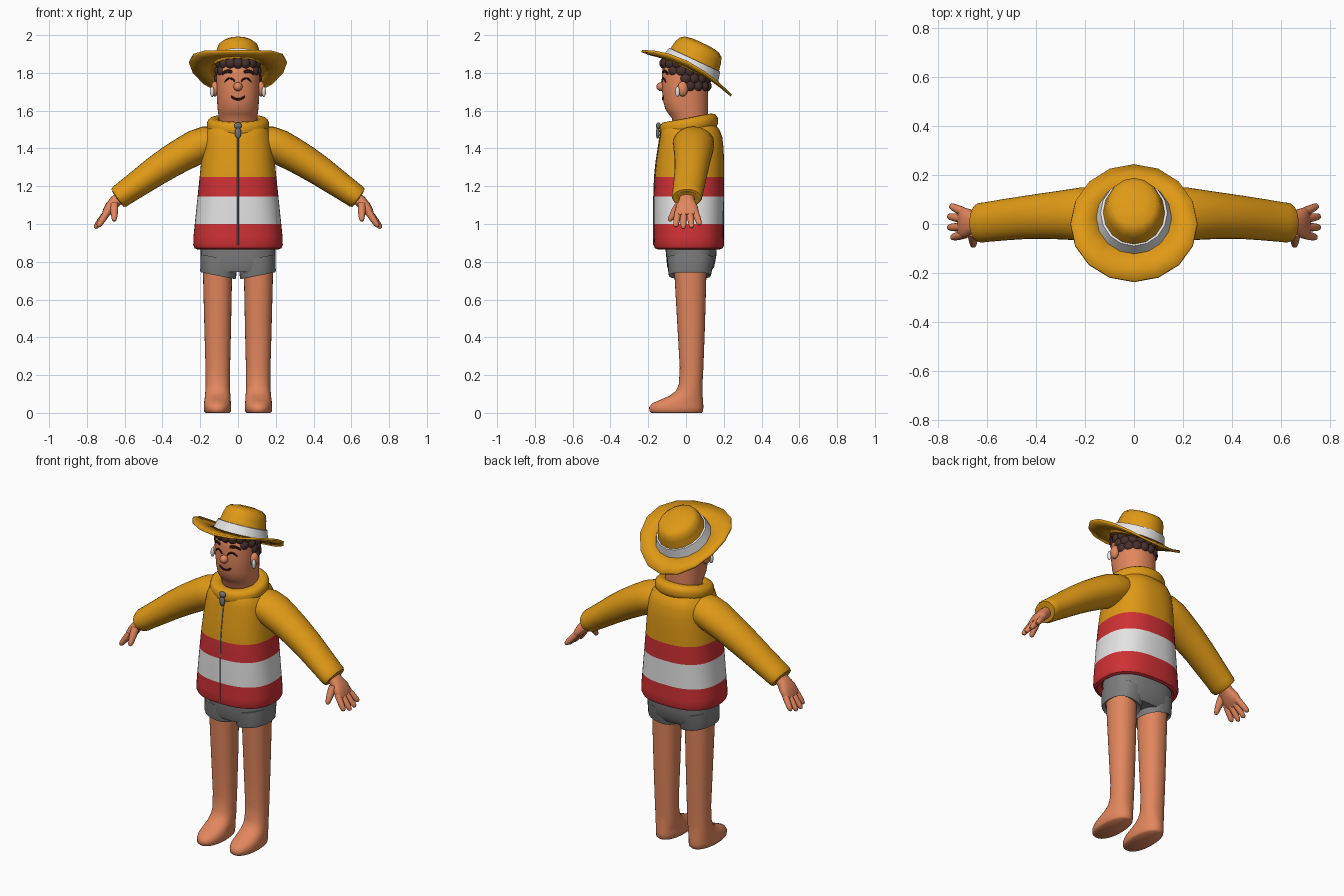
import bpy, bmesh, math
from mathutils import Vector


def colour(name, r, g, b):
    m = bpy.data.materials.new(name)
    m.diffuse_color = (r, g, b, 1)
    return m


YELLOW = colour("yellow cloth", 0.74, 0.32, 0.008)
RED = colour("red cloth", 0.62, 0.03, 0.035)
WHITE = colour("white cloth", 0.78, 0.78, 0.78)
GREY = colour("grey cloth", 0.21, 0.21, 0.21)
SKIN = colour("skin", 0.76, 0.24, 0.11)
HAIR = colour("brown hair", 0.065, 0.03, 0.026)
MARK = colour("face marks", 0.03, 0.008, 0.006)
METAL = colour("zip metal", 0.16, 0.17, 0.19)


def spow(v, p):
    return math.copysign(abs(v) ** p, v)


def oval(n, p):
    """Unit superellipse, starting at the back (0, 1)."""
    return [(spow(math.sin(a), 2 / p), spow(math.cos(a), 2 / p))
            for a in (2 * math.pi * i / n for i in range(n))]


def skin_rings(name, rings, mats, rule=None, caps=True, loop=False, angle=40):
    """Join rings of points into one smooth surface."""
    bm = bmesh.new()
    vs = [[bm.verts.new(p) for p in r] for r in rings]
    n = len(vs[0])
    pairs = list(zip(vs, vs[1:])) + ([(vs[-1], vs[0])] if loop else [])
    for a, b in pairs:
        for i in range(n):
            j = (i + 1) % n
            bm.faces.new((a[i], a[j], b[j], b[i]))
    if caps and not loop:
        bm.faces.new(vs[0])
        bm.faces.new(vs[-1])
    bmesh.ops.recalc_face_normals(bm, faces=bm.faces)
    for f in bm.faces:
        f.material_index = rule(f.calc_center_median()) if rule else 0
    me = bpy.data.meshes.new(name)
    bm.to_mesh(me)
    bm.free()
    for m in mats:
        me.materials.append(m)
    ob = bpy.data.objects.new(name, me)
    bpy.context.collection.objects.link(ob)
    bpy.ops.object.select_all(action='DESELECT')
    ob.select_set(True)
    bpy.context.view_layer.objects.active = ob
    bpy.ops.object.shade_smooth_by_angle(angle=math.radians(angle))
    return ob


def stack(name, rows, mats, p=2.0, n=32, cx=0, slant=0, **kw):
    """Upright form; rows are (z, front y, back y, left x, right x)."""
    rings = []
    for z, y0, y1, x0, x1 in rows:
        mx, my, rx, ry = (x0 + x1) / 2, (y0 + y1) / 2, (x1 - x0) / 2, (y1 - y0) / 2
        rings.append([(mx + rx * u, my + ry * v, z + slant * abs(mx + rx * u)) for u, v in oval(n, p)])
    return skin_rings(name, rings, mats, **kw)


def tube(name, path, mat, n=20, p=2.0, ref=(0, 1, 0)):
    """Swept form; path entries are (x, y, z, side radius, thickness radius)."""
    pts = [Vector(q[:3]) for q in path]
    rings = []
    for i, q in enumerate(path):
        t = (pts[min(i + 1, len(pts) - 1)] - pts[max(i - 1, 0)]).normalized()
        up = t.cross(Vector(ref)).normalized()
        side = up.cross(t)
        rings.append([pts[i] + side * (v * q[3]) + up * (u * q[4]) for u, v in oval(n, p)])
    return skin_rings(name, rings, [mat])


def finger(name, a, b, r0, r1):
    a, b = Vector(a), Vector(b)
    steps = [(0, r0), (0.4, r0), (0.8, r1), (0.93, r1 * 0.8), (1, r1 * 0.35)]
    tube(name, [(*a.lerp(b, t), r, r) for t, r in steps], SKIN, 12)


def ball(name, loc, size, mat, seg=16):
    rings = [[(loc[0] + size[0] * math.sin(t) * u, loc[1] + size[1] * math.sin(t) * v,
               loc[2] + size[2] * math.cos(t)) for u, v in oval(seg, 2)]
             for t in (math.pi * (k + 0.15) / 9.3 for k in range(10))]
    return skin_rings(name, rings, [mat], angle=80)


# Jacket body with colour bands by height
def band(c):
    return 1 if c.z < 1.0 or 1.145 < c.z < 1.25 else 2 if c.z < 1.145 else 0


jacket = [(0.885, -0.13, 0.16, -0.195, 0.195), (0.866, -0.15, 0.18, -0.215, 0.215),
          (0.872, -0.165, 0.195, -0.23, 0.23), (0.89, -0.172, 0.202, -0.237, 0.237),
          (0.93, -0.17, 0.2, -0.236, 0.236), (1.0, -0.17, 0.2, -0.229, 0.229),
          (1.145, -0.17, 0.201, -0.214, 0.214), (1.25, -0.166, 0.201, -0.203, 0.203),
          (1.33, -0.158, 0.201, -0.195, 0.195), (1.4, -0.147, 0.199, -0.187, 0.187),
          (1.46, -0.138, 0.192, -0.178, 0.178), (1.5, -0.13, 0.177, -0.164, 0.164),
          (1.53, -0.11, 0.15, -0.135, 0.135)]
stack("jacket", jacket, [YELLOW, RED, WHITE], p=2.5, n=48, rule=band)

# Collar: tilted padded ring
collar = []
for i in range(40):
    a = 2 * math.pi * i / 40
    c, s = math.cos(a), math.sin(a)
    collar.append([((0.127 + 0.038 * u) * s, 0.015 + (0.117 + 0.038 * u) * c,
                    1.523 + 0.022 * c + 0.04 * v) for u, v in oval(14, 2.5)])
skin_rings("collar", collar, [YELLOW], loop=True, angle=80)

# Zip line and puller
tube("zip_line", [(0, y - 0.0005, z, 0.003, 0.004) for z, y, *_ in jacket[3:12]], METAL, 8)
ball("zip_slider", (0, -0.146, 1.52), (0.02, 0.013, 0.018), METAL)
ball("zip_puller", (0, -0.15, 1.482), (0.017, 0.01, 0.03), METAL)

# Shorts
stack("shorts_hips", [(0.745, -0.09, 0.13, -0.17, 0.17), (0.775, -0.1, 0.15, -0.196, 0.196),
                      (0.83, -0.105, 0.16, -0.199, 0.199), (0.93, -0.115, 0.168, -0.197, 0.197)],
      [GREY], p=2.6)

for s, tag in ((-1, "left"), (1, "right")):
    def span(a, b):
        return (min(s * a, s * b), max(s * a, s * b))

    # Shorts leg with slanted hem
    stack("shorts_leg_" + tag,
          [(0.72, -0.075, 0.115, *span(0.03, 0.18)), (0.705, -0.09, 0.13, *span(0.014, 0.197)),
           (0.715, -0.093, 0.134, *span(0.01, 0.2)), (0.8, -0.1, 0.15, *span(0.002, 0.198))],
          [GREY], p=2.4, slant=0.2)

    # Leg and foot
    stack("leg_" + tag,
          [(0.0, -0.185, 0.083, *span(0.045, 0.172)), (0.008, -0.194, 0.09, *span(0.038, 0.179)),
           (0.03, -0.195, 0.092, *span(0.036, 0.181)), (0.05, -0.18, 0.091, *span(0.037, 0.18)),
           (0.068, -0.14, 0.09, *span(0.039, 0.178)), (0.09, -0.088, 0.088, *span(0.04, 0.175)),
           (0.115, -0.055, 0.087, *span(0.042, 0.173)), (0.15, -0.038, 0.087, *span(0.043, 0.171)),
           (0.24, -0.033, 0.092, *span(0.042, 0.172)), (0.45, -0.045, 0.1, *span(0.037, 0.178)),
           (0.8, -0.065, 0.11, *span(0.03, 0.187))], [SKIN], p=2.2, angle=60)

    # Sleeve with rounded cuff
    tube("sleeve_" + tag, [(s * x, y, z, a, b) for x, y, z, a, b in (
        (0.10, 0.04, 1.445, 0.09, 0.07), (0.16, 0.04, 1.43, 0.108, 0.09),
        (0.22, 0.04, 1.407, 0.108, 0.093), (0.29, 0.037, 1.37, 0.1, 0.089),
        (0.36, 0.033, 1.329, 0.094, 0.085), (0.44, 0.027, 1.277, 0.088, 0.079),
        (0.53, 0.017, 1.213, 0.084, 0.071), (0.60, 0.008, 1.164, 0.081, 0.065),
        (0.625, 0.005, 1.146, 0.081, 0.064), (0.638, 0.005, 1.137, 0.075, 0.057),
        (0.641, 0.005, 1.135, 0.062, 0.044), (0.62, 0.005, 1.15, 0.05, 0.035))], YELLOW, 28)

    # Hand
    tube("palm_" + tag, [(s * x, y, z, a, b) for x, y, z, a, b in (
        (0.61, 0.005, 1.155, 0.038, 0.03), (0.65, 0.004, 1.118, 0.042, 0.032),
        (0.675, 0.004, 1.09, 0.058, 0.03), (0.695, 0.005, 1.062, 0.063, 0.024),
        (0.708, 0.006, 1.045, 0.055, 0.015))], SKIN, 20, 2.5)
    for k, (y0, y1, x, z) in enumerate(((-0.042, -0.055, 0.742, 0.985), (-0.012, -0.014, 0.757, 0.977),
                                        (0.02, 0.031, 0.757, 0.98), (0.048, 0.074, 0.748, 0.995))):
        finger(f"finger_{k + 1}_{tag}", (s * 0.69, y0, 1.065), (s * x, y1, z), 0.018, 0.015)
    finger("thumb_" + tag, (s * 0.655, -0.035, 1.105), (s * 0.655, -0.09, 1.015), 0.021, 0.015)

    # Ear and earring
    ball("ear_" + tag, (s * 0.122, -0.018, 1.715), (0.022, 0.028, 0.04), SKIN)
    ball("earring_" + tag, (s * 0.137, -0.045, 1.7), (0.011, 0.012, 0.028), WHITE)

# Head and neck
stack("head", [(1.48, -0.06, 0.115, -0.095, 0.095), (1.56, -0.075, 0.117, -0.102, 0.102),
               (1.585, -0.095, 0.117, -0.105, 0.105), (1.61, -0.11, 0.117, -0.108, 0.108),
               (1.65, -0.121, 0.117, -0.111, 0.111), (1.71, -0.127, 0.117, -0.114, 0.114),
               (1.8, -0.127, 0.117, -0.115, 0.115), (1.85, -0.12, 0.115, -0.11, 0.11),
               (1.88, -0.09, 0.1, -0.085, 0.085)], [SKIN], p=2.2, n=40, angle=60)
ball("nose", (0, -0.131, 1.727), (0.024, 0.026, 0.024), SKIN)


# Face marks laid on the front of the head
def face_arc(name, cx, cz, w, h, r, tilt=0):
    path = []
    for i in range(9):
        t = -1 + i / 4
        x, z = cx + w * t, cz + h * (1 - t * t) + tilt * t
        front = 0.127 - max(0, 1.7 - z) * 0.11
        y = -0.005 - (front - 0.005) * (1 - abs(x / 0.1135) ** 2.2) ** (1 / 2.2)
        k = r * (0.5 if abs(t) == 1 else 1)
        path.append((x, y, z, 0.005, k))
    tube(name, path, MARK, 8)


for s, tag in ((-1, "left"), (1, "right")):
    face_arc("eyebrow_" + tag, s * 0.058, 1.797, 0.026, 0.012, 0.009, -s * 0.005)
    face_arc("eye_" + tag, s * 0.043, 1.752, 0.027, 0.02, 0.005)
face_arc("mouth", 0, 1.677, 0.037, -0.017, 0.006)

# Curly hair: rows of balls, lower towards the back
for row in range(4):
    for i in range(16):
        a = 2 * math.pi * (i + 0.5 * (row % 2)) / 16
        c = math.cos(a)                      # 1 at the front, -1 at the back
        z = 1.85 - 0.04 * row
        low = 1.84 if c > 0.6 else 1.775 if c > 0.2 else 1.76 if c > -0.1 else 1.72
        if z >= low:
            ball(f"curl_{row}_{i}", (0.098 * math.sin(a), -0.002 - 0.107 * c, z),
                 (0.03, 0.033, 0.031), HAIR, 10)


# Hat, built in a tilted frame
def hat_ring(r_x, r_y, h, n=16):
    t = math.radians(25)
    return [(r_x * u, 0.022 + r_y * v * math.cos(t) + h * math.sin(t),
             1.818 - r_y * v * math.sin(t) + h * math.cos(t)) for u, v in oval(n, 2)]


skin_rings("hat_crown", [hat_ring(*q) for q in (
    (0.15, 0.157, -0.005), (0.126, 0.142, 0.055), (0.117, 0.134, 0.1), (0.108, 0.122, 0.13),
    (0.088, 0.1, 0.146), (0.045, 0.05, 0.155))], [YELLOW], angle=50)
skin_rings("hat_band", [hat_ring(*q) for q in (
    (0.157, 0.163, 0.0), (0.136, 0.149, 0.056), (0.12, 0.135, 0.058))], [WHITE], caps=False)

# Brim: curled edge, thickened
edge = []
for u, v in oval(16, 2):
    y = 0.0025 + 0.2375 * v
    edge.append((0.258 * u, y, 1.915 - 0.259 * (y + 0.24) - 1.097 * (y + 0.24) * (y - 0.03)))
inner = hat_ring(0.145, 0.153, 0.002)
middle = [Vector(a).lerp(Vector(b), 0.5) - Vector((0, 0, 0.005)) for a, b in zip(inner, edge)]
brim = skin_rings("hat_brim", [inner, middle, edge], [YELLOW], caps=False)
mod = brim.modifiers.new("thickness", 'SOLIDIFY')
mod.thickness = 0.012
mod.offset = 0
